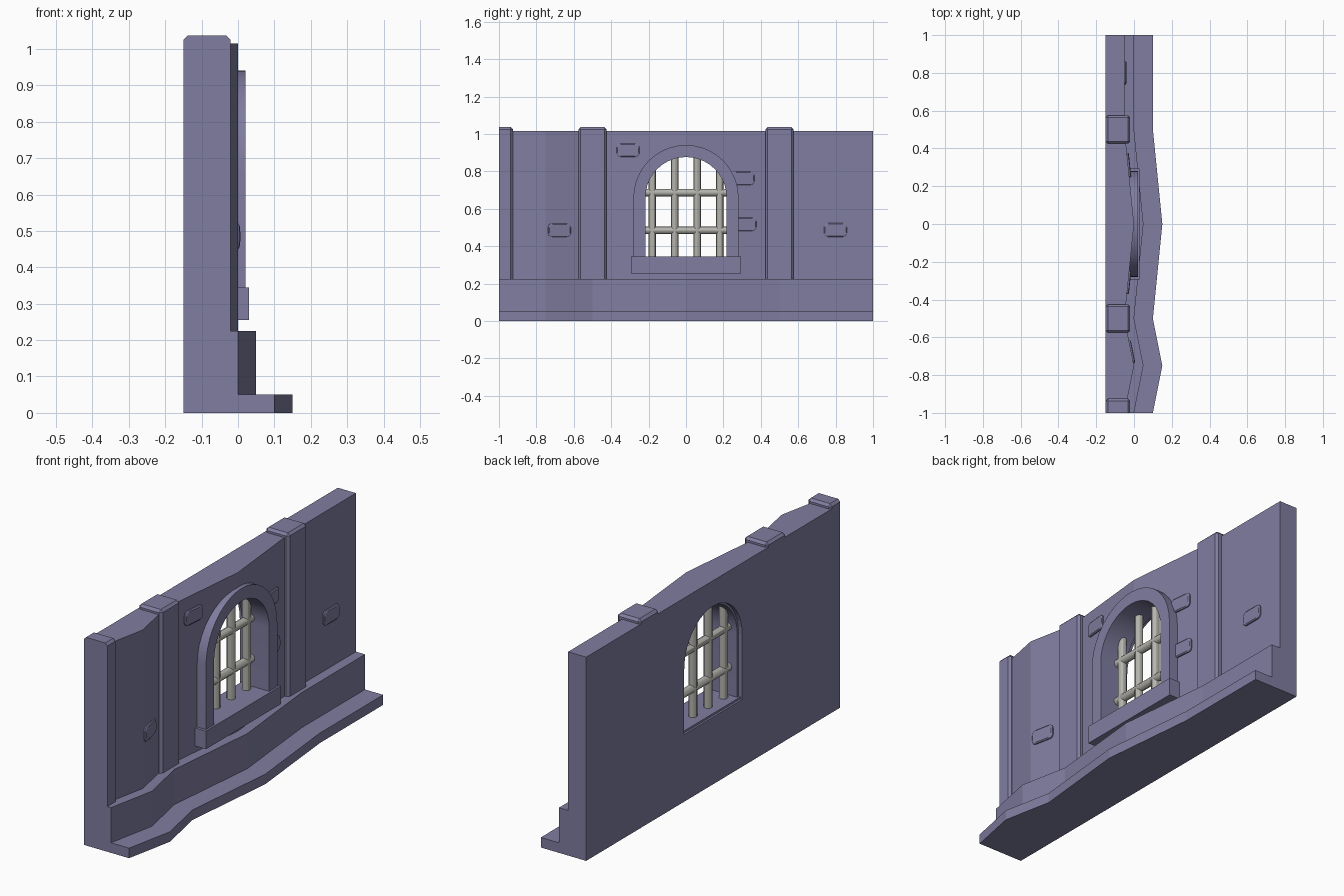
import bpy, bmesh, math
from mathutils import Matrix, Vector

if "Cube" in bpy.data.objects:
    bpy.data.objects.remove(bpy.data.objects["Cube"])


def material(name, col):
    m = bpy.data.materials.new(name)
    m.diffuse_color = (*col, 1)
    m.use_nodes = True
    m.node_tree.nodes["Principled BSDF"].inputs["Base Color"].default_value = m.diffuse_color
    return m


STONE = material("purple_stone", (0.215, 0.205, 0.35))
IRON = material("grey_iron", (0.46, 0.455, 0.42))


def make(name, bm, mat, smooth=False):
    bmesh.ops.recalc_face_normals(bm, faces=bm.faces[:])
    me = bpy.data.meshes.new(name)
    bm.to_mesh(me)
    bm.free()
    me.materials.append(mat)
    ob = bpy.data.objects.new(name, me)
    bpy.context.collection.objects.link(ob)
    if smooth:
        bpy.ops.object.select_all(action='DESELECT')
        ob.select_set(True)
        bpy.context.view_layer.objects.active = ob
        bpy.ops.object.shade_smooth_by_angle(angle=math.radians(30))
    return ob


def box_bm(lo, hi, bevel=0.0):
    bm = bmesh.new()
    bmesh.ops.create_cube(bm, size=1)
    for v in bm.verts:
        v.co = Vector([(l + h) / 2 + c * (h - l) for l, h, c in zip(lo, hi, v.co)])
    if bevel:
        bmesh.ops.bevel(bm, geom=bm.edges[:], offset=bevel, segments=1, affect='EDGES')
    return bm


def loft(rings, closed_ends=True):
    bm = bmesh.new()
    vs = [[bm.verts.new(p) for p in r] for r in rings]
    n = len(vs[0])
    for a, b in zip(vs, vs[1:]):
        for i in range(n):
            j = (i + 1) % n
            bm.faces.new((a[i], a[j], b[j], b[i]))
    if closed_ends:
        bm.faces.new(vs[0])
        bm.faces.new(vs[-1][::-1])
    return bm


def arch(r, bottom, spring=0.66, n=20):
    pts = [(-r, bottom)]
    for i in range(n + 1):
        a = math.pi * (1 - i / n)
        pts.append((r * math.cos(a), spring + r * math.sin(a)))
    return pts + [(r, bottom)]


# Wall: stepped profile swept along y with two bulges
stations = [(-1, 0), (-0.75, 0.05), (-0.5, 0), (0, 0.05), (0.5, 0), (1, 0)]


def wall_x(y):
    for (y0, a), (y1, b) in zip(stations, stations[1:]):
        if y <= y1:
            return a + (b - a) * (y - y0) / (y1 - y0) - 0.05, (b - a) / (y1 - y0)


rings = []
for y, o in stations:
    prof = [(-0.15, 0), (0.1 + o, 0), (0.1 + o, 0.05), (o, 0.05),
            (o, 0.225), (o - 0.05, 0.225), (o - 0.05, 1.015), (-0.15, 1.015)]
    rings.append([(x, y, z) for x, z in prof])
wall = make("wall", loft(rings), STONE)

# Window opening cut through the wall
cut = make("window_cutter", loft([[(x, y, z) for y, z in arch(0.228, 0.335)] for x in (-0.3, 0.3)]), STONE)
cut.hide_render = True
mod = wall.modifiers.new("opening", 'BOOLEAN')
mod.operation = 'DIFFERENCE'
mod.solver = 'EXACT'
mod.object = cut
bpy.context.view_layer.objects.active = wall
bpy.ops.object.modifier_apply(modifier=mod.name)
bpy.data.objects.remove(cut)

# Arched frame around the window
inner, outer = arch(0.217, 0.34), arch(0.281, 0.34)
rings = []
for (yi, zi), (yo, zo) in zip(inner, outer):
    rings.append([(0.02, yi, zi), (0.02, yo, zo), (-0.13, yo, zo), (-0.13, yi, zi)])
make("window_frame", loft(rings), STONE, True)

# Sill
make("window_sill", box_bm((-0.14, -0.295, 0.255), (0.03, 0.295, 0.345)), STONE)

# Pillars with chamfered caps; the end one is cut in half
for k, y in enumerate((-1, -0.5, 0.5)):
    bm = box_bm((-0.15, y - 0.075, 0.2), (-0.02, y + 0.075, 1.037), 0.012)
    if k == 0:
        res = bmesh.ops.bisect_plane(bm, geom=bm.verts[:] + bm.edges[:] + bm.faces[:],
                                     plane_co=(0, -1, 0), plane_no=(0, 1, 0), clear_inner=True)
        bmesh.ops.holes_fill(bm, edges=[e for e in bm.edges if e.is_boundary])
    make(f"pillar_{k + 1}", bm, STONE)


# Raised bricks lying on the slanted wall faces
def brick(name, y, z, w=0.122, h=0.073, t=0.01):
    x, slope = wall_x(y)
    c = 0.018
    out = []
    for d, s in ((-0.015, 0), (t * 0.6, 0), (t, 0.005)):
        a, b = w / 2 - s, h / 2 - s
        ring = []
        for sy, sz, q in ((1, 1, 0), (-1, 1, 1), (-1, -1, 2), (1, -1, 3)):
            for i in range(4):
                ang = math.pi / 2 * (q + i / 3)
                ring.append((d, sy * (a - c) + c * math.cos(ang), sz * (b - c) + c * math.sin(ang)))
        out.append(ring)
    bm = loft(out)
    bm.transform(Matrix.Translation((x, y, z)) @ Matrix.Rotation(-math.atan(slope), 4, 'Z'))
    make(name, bm, STONE)


for k, (y, z) in enumerate([(-0.31, 0.913), (0.305, 0.763), (0.315, 0.517), (-0.677, 0.485), (0.8, 0.487)]):
    brick(f"brick_{k + 1}", y, z)


# Iron grille
def bar(name, mid, length, axis):
    bm = bmesh.new()
    bmesh.ops.create_cone(bm, cap_ends=True, segments=12, radius1=0.02, radius2=0.02, depth=length)
    if axis == 'Y':
        bm.transform(Matrix.Rotation(math.pi / 2, 4, 'X'))
    bm.transform(Matrix.Translation(mid))
    make(name, bm, IRON, True)


for k, y in enumerate((-0.18, -0.06, 0.06, 0.18)):
    top = 0.66 + math.sqrt(0.24 ** 2 - y * y)
    bar(f"upright_bar_{k + 1}", (-0.08, y, (top + 0.33) / 2), top - 0.33, 'Z')
for k, z in enumerate((0.485, 0.687)):
    bar(f"cross_bar_{k + 1}", (-0.08, 0, z), 0.45, 'Y')
